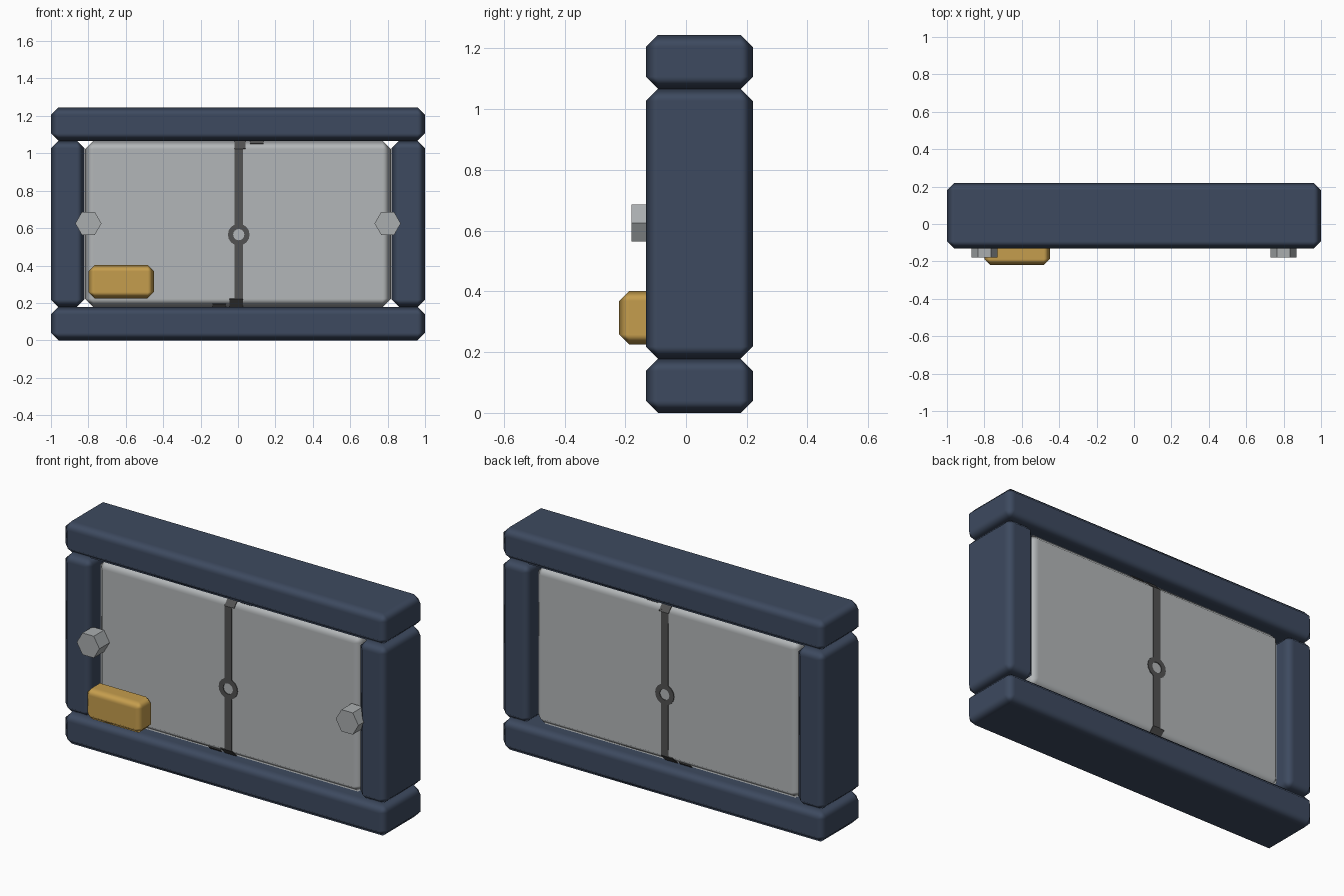
import bpy, bmesh, math

if "Cube" in bpy.data.objects:
    bpy.data.objects.remove(bpy.data.objects["Cube"])


def material(name, rgb):
    m = bpy.data.materials.new(name)
    m.diffuse_color = (*rgb, 1)
    m.use_nodes = True
    m.node_tree.nodes["Principled BSDF"].inputs["Base Color"].default_value = m.diffuse_color
    return m


NAVY = material("navy_frame", (0.047, 0.068, 0.115))
GREY = material("pale_grey_panel", (0.45, 0.47, 0.48))
STEEL = material("steel", (0.40, 0.42, 0.43))
BRASS = material("brass", (0.56, 0.34, 0.075))
DARK = material("dark_seam", (0.085, 0.085, 0.085))


def finish(name, bm, mat):
    bmesh.ops.recalc_face_normals(bm, faces=bm.faces)
    me = bpy.data.meshes.new(name)
    bm.to_mesh(me)
    bm.free()
    me.materials.append(mat)
    ob = bpy.data.objects.new(name, me)
    bpy.context.collection.objects.link(ob)
    return ob


def soft_box(name, x, y, z, mat, bevel=0.04):
    """Box given by its ranges, with softened single-step edges."""
    bm = bmesh.new()
    bmesh.ops.create_cube(bm, size=1)
    for v in bm.verts:
        v.co = [r[0] if c < 0 else r[1] for c, r in zip(v.co, (x, y, z))]
    ob = finish(name, bm, mat)
    for p in ob.data.polygons:
        p.use_smooth = True
    mod = ob.modifiers.new("soft_edges", 'BEVEL')
    mod.width = bevel
    mod.segments = 1
    mod.harden_normals = True
    return ob


# Frame rails and side posts
DEPTH = (-0.132, 0.22)
soft_box("bottom_rail", (-1, 1), DEPTH, (0, 0.178), NAVY)
soft_box("top_rail", (-1, 1), DEPTH, (1.067, 1.245), NAVY)
soft_box("left_post", (-1, -0.822), DEPTH, (0.178, 1.067), NAVY)
soft_box("right_post", (0.822, 1), DEPTH, (0.178, 1.067), NAVY)

# Central panel, recessed in the frame
FRONT, BACK, LOW, HIGH, B = -0.09, 0.18, 0.178, 1.067, 0.045
soft_box("panel", (-0.818, 0.818), (FRONT, BACK), (LOW, HIGH), GREY, B)

# Brass block at the lower left
soft_box("brass_block", (-0.8, -0.45), (-0.22, -0.09), (0.225, 0.402), BRASS, 0.033)

# Hexagonal bolts
for side, x in (("left", -0.8), ("right", 0.8)):
    bm = bmesh.new()
    bmesh.ops.create_cone(bm, cap_ends=True, segments=6, radius1=0.07,
                          radius2=0.07, depth=0.09)
    for v in bm.verts:
        a, b, c = v.co
        # turn so that corners point left and right
        v.co = (x + b, -0.135 + c, 0.625 + a)
    finish(side + "_bolt", bm, STEEL)

# Dark seam on the front and back of the panel
CX, CZ = 0.004, 0.565
for side, face, s in (("front", FRONT, 1), ("back", BACK, -1)):
    bm = bmesh.new()

    def ribbon(x0, x1, path):
        rows = [[bm.verts.new((x, face + s * d, z)) for x in (x0, x1)]
                for d, z in path]
        for p, q in zip(rows, rows[1:]):
            bm.faces.new((p[0], p[1], q[1], q[0]))

    w = 0.023
    ribbon(CX - w, CX + w, [(B, LOW), (0, LOW + B), (0, CZ - 0.045)])
    ribbon(CX - w, CX + w, [(0, CZ + 0.045), (0, HIGH - B), (B, HIGH)])
    # small hooks on the sloped rims
    ribbon(CX + w, 0.04, [(0, HIGH - B), (B, HIGH)])
    ribbon(0.065, 0.135, [(B * 0.6, HIGH - B * 0.4), (B, HIGH)])
    ribbon(-0.045, CX - w, [(B, LOW), (0, LOW + B)])
    ribbon(-0.135, -0.065, [(B, LOW), (B * 0.6, LOW + B * 0.4)])
    # ring in the middle
    n = 16
    rings = [[bm.verts.new((CX + r * math.cos(k * math.tau / n), face,
                            CZ + r * math.sin(k * math.tau / n)))
              for k in range(n)] for r in (0.03, 0.058)]
    for k in range(n):
        j = (k + 1) % n
        bm.faces.new((rings[0][k], rings[0][j], rings[1][j], rings[1][k]))
    seam = finish(side + "_seam", bm, DARK)
    mod = seam.modifiers.new("thickness", 'SOLIDIFY')
    mod.thickness = 0.008
    mod.offset = 0
